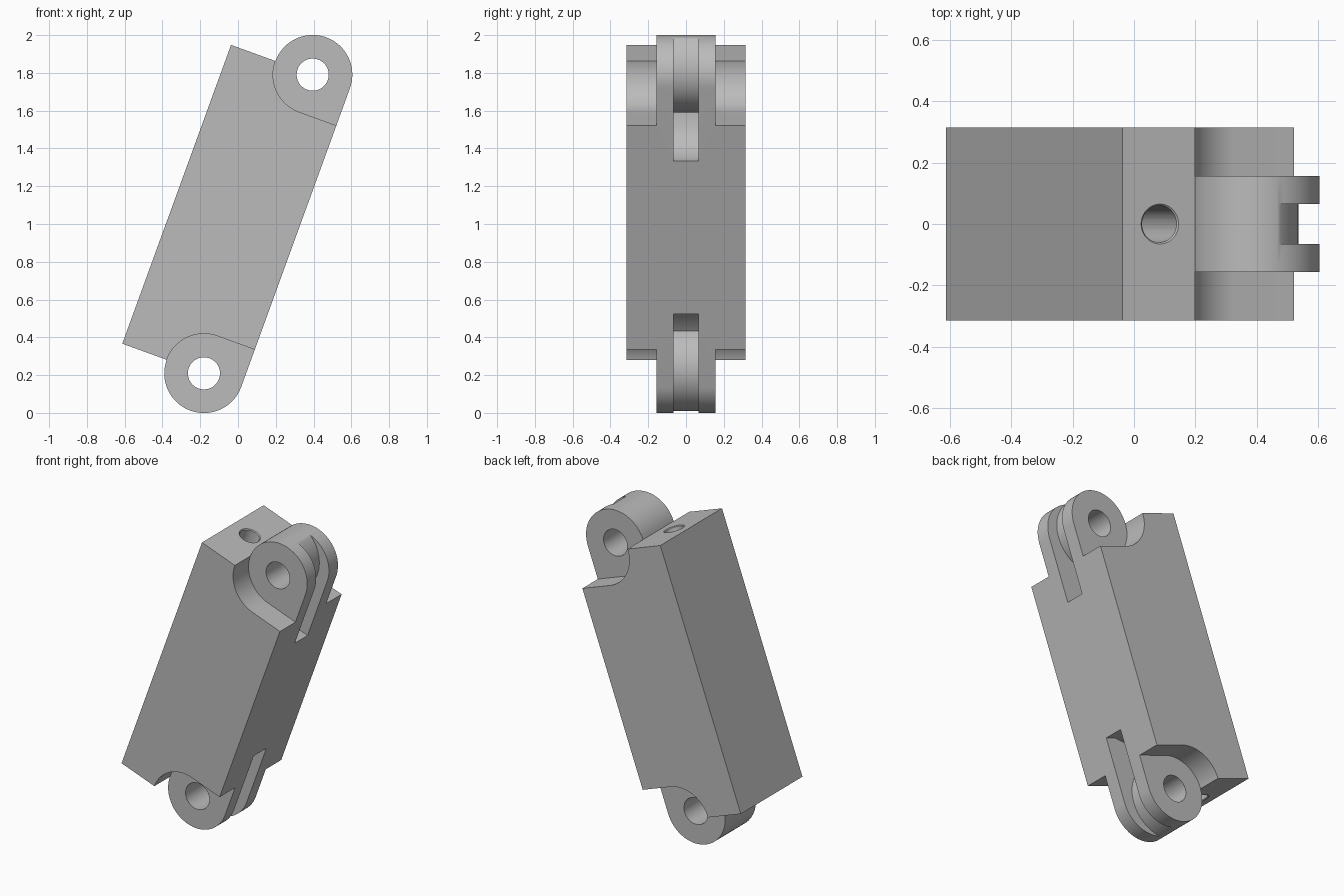
import bpy, bmesh
from math import sin, cos, radians

cube = bpy.data.objects.get("Cube")
if cube:
    bpy.data.objects.remove(cube, do_unlink=True)

# Dimensions along the tilted link: x is across, z is lengthwise
HINGE = 0.8415      # hinge centre distance from the middle
R = 0.21            # knuckle radius
BACK = -0.46        # back face
HALF = 0.315        # half depth of the block
EAR = 0.157         # half depth of the knuckle
SLOT = 0.065        # half width of the slot


def arc(cx, cz, r, start, end, steps=32):
    angles = [radians(start + (end - start) * i / steps) for i in range(steps + 1)]
    return [(cx + r * cos(a), cz + r * sin(a)) for a in angles]


def extrude(name, profile, y0, y1):
    """Extrude an x-z outline from y0 to y1."""
    bm = bmesh.new()
    face = bm.faces.new([bm.verts.new((x, y0, z)) for x, z in profile])
    new = bmesh.ops.extrude_face_region(bm, geom=[face])["geom"]
    verts = [v for v in new if isinstance(v, bmesh.types.BMVert)]
    bmesh.ops.translate(bm, verts=verts, vec=(0, y1 - y0, 0))
    bmesh.ops.recalc_face_normals(bm, faces=bm.faces)
    return finish(name, bm)


def finish(name, bm):
    mesh = bpy.data.meshes.new(name)
    bm.to_mesh(mesh)
    bm.free()
    obj = bpy.data.objects.new(name, mesh)
    bpy.context.collection.objects.link(obj)
    return obj


def cone(name, x, z, r_low, r_high, depth):
    bm = bmesh.new()
    bmesh.ops.create_cone(bm, cap_ends=True, segments=48, radius1=r_low,
                          radius2=r_high, depth=depth)
    bmesh.ops.translate(bm, verts=bm.verts, vec=(x, 0, z))
    return finish(name, bm)


def cut(target, cutter):
    cutter.hide_render = True
    mod = target.modifiers.new("cut", "BOOLEAN")
    mod.operation = "DIFFERENCE"
    mod.solver = "EXACT"
    mod.object = cutter
    bpy.context.view_layer.objects.active = target
    bpy.ops.object.modifier_apply(modifier=mod.name)
    bpy.data.objects.remove(cutter, do_unlink=True)


# Block with a round knuckle at each end
top_round = arc(0, HINGE, R, 0, 180)
bottom_round = arc(0, -HINGE, R, 180, 360)
outline = (top_round + [(BACK, HINGE), (BACK, -HINGE)] + bottom_round)
link = extrude("hinged_link", outline, -HALF, HALF)

for end in (1, -1):
    def flip(points):
        return [(x, z * end) for x, z in points]

    # Clearance beside the knuckle
    shoulder = arc(0, HINGE, R, 180, 270) + [(0.4, HINGE - R), (0.4, 1.2), (-0.22, 1.2), (-0.22, 0.87)]
    for side in (1, -1):
        cut(link, extrude("shoulder_cutter", flip(shoulder), side * EAR, side * 0.5))

    # Hinge pin bore
    cut(link, extrude("pin_cutter", arc(0, end * HINGE, 0.085, 0, 352.5, 47), -0.5, 0.5))

    # Slot running round the knuckle into the block
    slot = [(0.4, 0.43), (0.137, 0.43), (0.05, 0.47), (-0.01, 0.54)]
    slot += arc(-0.1, HINGE, 0.235, -74, 75) + [(-0.03, 1.2), (0.4, 1.2)]
    cut(link, extrude("slot_cutter", flip(slot), -SLOT, SLOT))

    # Countersink of the lengthwise hole
    low, high = (0.045, 0.105) if end > 0 else (0.105, 0.045)
    cut(link, cone("countersink_cutter", -0.331, end * (HINGE + 0.01), low, high, 0.06))

# Lengthwise hole through the back of the block
cut(link, cone("hole_cutter", -0.331, 0, 0.06, 0.06, 2.2))

# Colour, shading and tilt
grey = bpy.data.materials.new("light_grey")
grey.use_nodes = True
colour = (0.5, 0.5, 0.5, 1)
grey.diffuse_color = colour
grey.node_tree.nodes["Principled BSDF"].inputs["Base Color"].default_value = colour
link.data.materials.clear()
link.data.materials.append(grey)
for poly in link.data.polygons:
    poly.material_index = 0

link.location = (0.1075, 0, 1.0)
link.rotation_euler = (0, radians(20), 0)
bpy.ops.object.select_all(action="DESELECT")
link.select_set(True)
bpy.context.view_layer.objects.active = link
bpy.ops.object.shade_smooth_by_angle(angle=radians(25))
